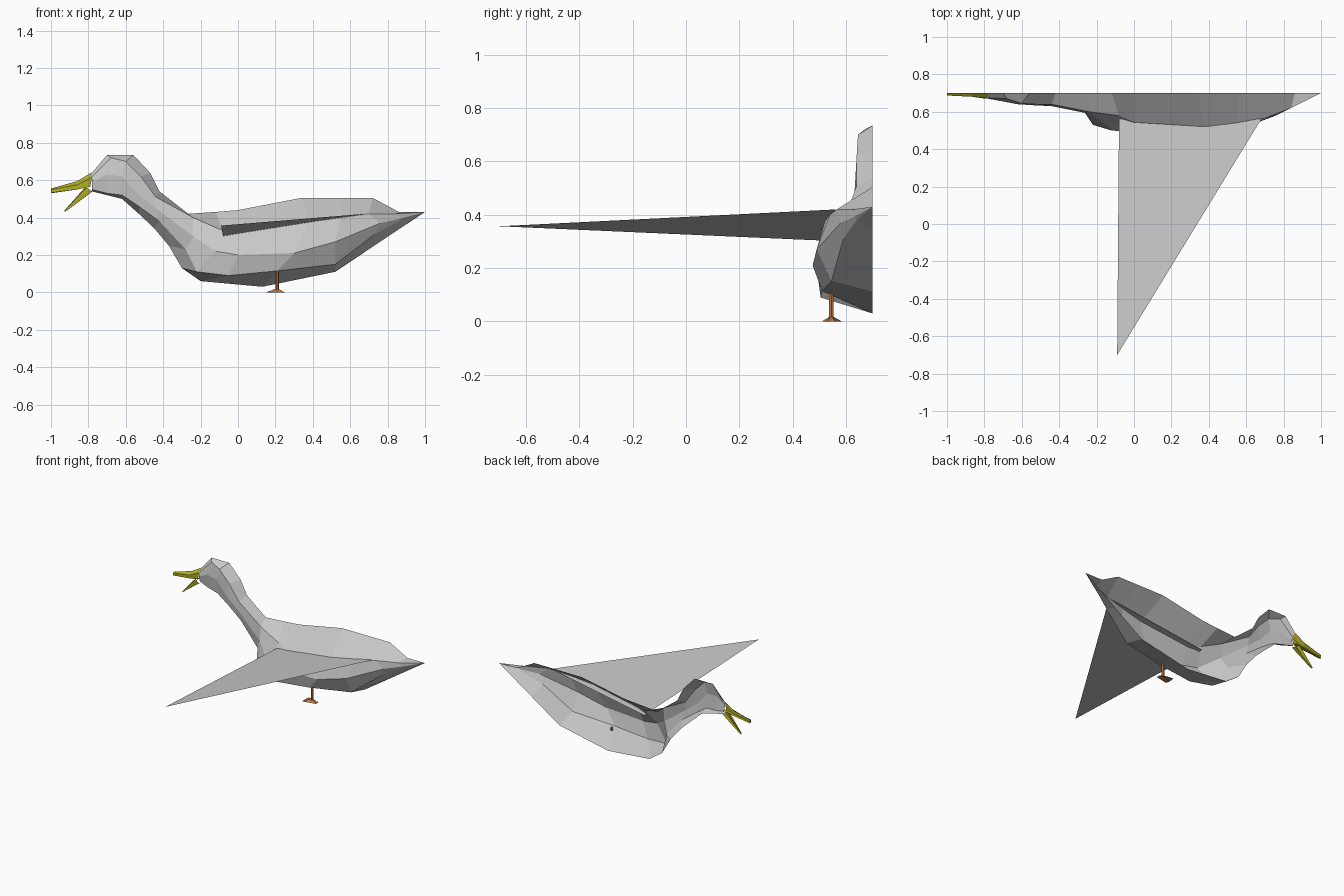
import bpy, bmesh, math

CUT = 0.70  # plane on which the half bird is open


def material(name, rgb):
    m = bpy.data.materials.new(name)
    m.diffuse_color = (*rgb, 1)
    return m


GREY = material("feather grey", (0.58, 0.58, 0.58))
YELLOW = material("beak yellow", (0.44, 0.42, 0.02))
ORANGE = material("leg orange", (0.50, 0.20, 0.07))


def add_mesh(name, verts, faces, mat):
    me = bpy.data.meshes.new(name)
    me.from_pydata(verts, [], faces)
    bm = bmesh.new()
    bm.from_mesh(me)
    bmesh.ops.remove_doubles(bm, verts=bm.verts, dist=0.0005)
    bm.to_mesh(me)
    bm.free()
    me.materials.append(mat)
    ob = bpy.data.objects.new(name, me)
    bpy.context.collection.objects.link(ob)
    return ob


def half_loft(name, rings, mat, cap_start=False):
    """Skin half rings; first and last point (x, z) of each lie on the cut plane."""
    verts = [(p[0], CUT, p[1]) if len(p) == 2 else p for r in rings for p in r]
    n = len(rings[0])
    faces = [(s * n + i, s * n + i + 1, s * n + n + i + 1, s * n + n + i)
             for s in range(len(rings) - 1) for i in range(n - 1)]
    if cap_start:
        faces.append(tuple(reversed(range(n))))
    return add_mesh(name, verts, faces, mat)


# Ring shared by neck and body
neck_base = [(-.27, .42), (-.24, .60, .40), (-.24, .59, .30), (-.28, .62, .23), (-.37, .25)]

# Head and neck
half_loft("head_and_neck", [
    [(-.78, .64), (-.78, .675, .62), (-.78, .67, .59), (-.78, .68, .55), (-.78, .54)],
    [(-.70, .735), (-.68, .67, .72), (-.70, .655, .63), (-.70, .665, .53), (-.70, .52)],
    [(-.56, .735), (-.60, .645, .70), (-.62, .64, .62), (-.62, .65, .52), (-.62, .50)],
    [(-.47, .64), (-.52, .64, .62), (-.54, .635, .53), (-.53, .645, .46), (-.53, .42)],
    [(-.42, .54), (-.44, .64, .51), (-.44, .63, .45), (-.42, .635, .38), (-.45, .345)],
    neck_base], GREY)

# Body and tail
half_loft("body", [
    neck_base,
    [(-.12, .43), (-.08, .58, .33), (-.12, .50, .22), (-.22, .53, .11), (-.30, .13)],
    [(0, .44), (0, .545, .32), (0, .49, .20), (-.05, .505, .09), (-.20, .06)],
    [(.34, .505), (.38, .52, .375), (.30, .475, .21), (.21, .51, .115), (.13, .03)],
    [(.55, .505), (.55, .54, .40), (.52, .49, .27), (.52, .545, .15), (.52, .11)],
    [(.72, .505), (.70, .565, .42), (.76, .58, .37), (.73, .59, .31), (.74, .257)],
    [(.86, .43), (.84, .62, .42), (.87, .635, .395), (.86, .64, .38), (.86, .337)],
    [(1, .43)] * 5], GREY)

# Wing: one thin triangular sheet
add_mesh("wing", [(-.08, .59, .30), (-.09, -.70, .357), (.68, .56, .42)], [(0, 1, 2)], GREY)

# Open beak
half_loft("upper_beak", [
    [(-1, .555), (-1, .687, .55), (-1, .687, .532), (-1, .53)],
    [(-.86, .595), (-.86, .68, .575), (-.86, .68, .55), (-.86, .55)],
    [(-.78, .642), (-.78, .671, .615), (-.79, .672, .565), (-.79, .565)]], YELLOW, True)
half_loft("lower_beak", [
    [(-.93, .435), (-.928, .69, .435), (-.925, .69, .43), (-.925, .43)],
    [(-.82, .56), (-.81, .672, .56), (-.78, .671, .54), (-.78, .538)]], YELLOW, True)

# Leg: six-sided shaft running up into the belly
LX, LY = .21, .545
n = 6
shaft = [(LX + .01 * math.cos(2 * math.pi * i / n), LY + .01 * math.sin(2 * math.pi * i / n), z)
         for z in (.01, .12) for i in range(n)]
add_mesh("leg", shaft, [(i, (i + 1) % n, (i + 1) % n + n, i + n) for i in range(n)]
         + [tuple(range(n, 2 * n))], ORANGE)

# Webbed foot: low pyramid spreading forward
add_mesh("foot", [(.155, .51, 0), (.15, .545, 0), (.155, .585, 0), (.25, .56, 0),
                  (.25, .53, 0), (LX, LY, .022)],
         [(1, 0, 5), (2, 1, 5), (3, 2, 5), (4, 3, 5), (0, 4, 5), (0, 1, 2, 3, 4)], ORANGE)
